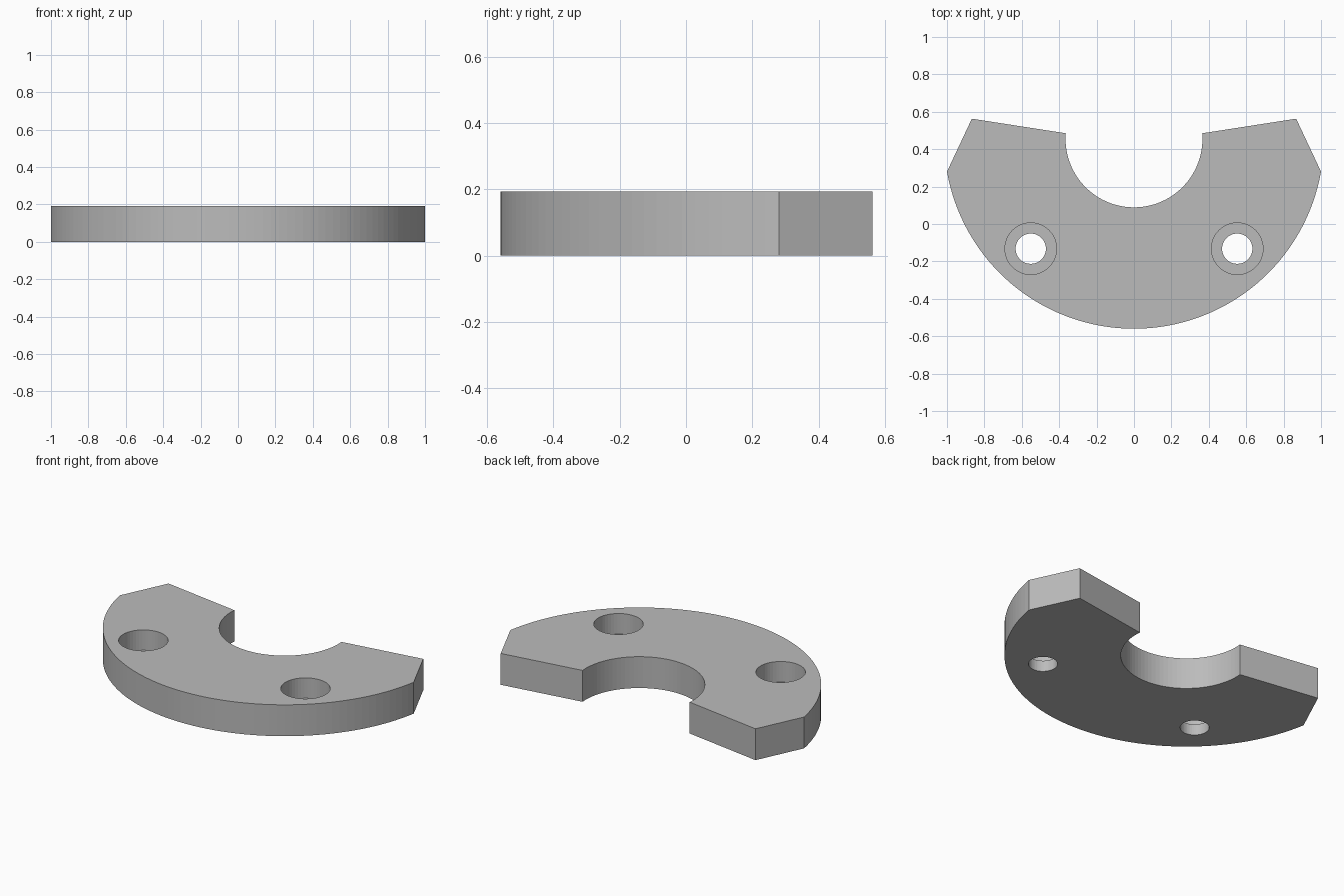
import bpy
import bmesh
from math import atan2, cos, sin, pi

THICK = 0.193        # plate height
CENTRE_Y = 0.455     # shared centre of both arcs
OUTER_R, INNER_R = 1.015, 0.366
BORE_DEPTH = 0.125

cube = bpy.data.objects.get("Cube")
if cube:
    bpy.data.objects.remove(cube, do_unlink=True)

grey = bpy.data.materials.new("plain grey")
grey.use_nodes = True
colour = (0.5, 0.5, 0.5, 1)
grey.diffuse_color = colour
grey.node_tree.nodes["Principled BSDF"].inputs["Base Color"].default_value = colour


def arc(radius, start, end, steps):
    """Points on an arc about the shared centre."""
    angles = [start + (end - start) * i / steps for i in range(steps + 1)]
    return [(radius * cos(a), CENTRE_Y + radius * sin(a)) for a in angles]


def prism(name, outline, z0, z1):
    """Extrude a counter-clockwise outline between two heights."""
    bm = bmesh.new()
    face = bm.faces.new([bm.verts.new((x, y, z0)) for x, y in outline])
    top = bmesh.ops.extrude_face_region(bm, geom=[face])["geom"]
    verts = [v for v in top if isinstance(v, bmesh.types.BMVert)]
    bmesh.ops.translate(bm, verts=verts, vec=(0, 0, z1 - z0))
    bmesh.ops.recalc_face_normals(bm, faces=bm.faces[:])
    mesh = bpy.data.meshes.new(name)
    bm.to_mesh(mesh)
    bm.free()
    mesh.materials.append(grey)
    obj = bpy.data.objects.new(name, mesh)
    bpy.context.collection.objects.link(obj)
    return obj


def circle(x, y, radius, steps=48):
    return [(x + radius * cos(2 * pi * i / steps),
             y + radius * sin(2 * pi * i / steps)) for i in range(steps)]


# Crescent plate: outer arc, clipped tips, inner arc
outer_a = atan2(0.28 - CENTRE_Y, 1.0)
inner_a = atan2(0.485 - CENTRE_Y, 0.365)
outline = arc(OUTER_R, -pi - outer_a, outer_a, 64)
outline += [(0.867, 0.563)]
outline += arc(INNER_R, inner_a, -pi - inner_a, 48)
outline += [(-0.867, 0.563)]
plate = prism("crescent_plate", outline, 0, THICK)

# Counterbored screw holes
cutters = []
for side, x in (("left", 0.552), ("right", -0.552)):
    cutters.append(prism(side + "_screw_hole", circle(x, -0.132, 0.081), -0.1, THICK + 0.1))
    cutters.append(prism(side + "_counterbore", circle(x, -0.132, 0.138),
                         THICK - BORE_DEPTH, THICK + 0.1))
for cutter in cutters:
    cutter.hide_render = True
    mod = plate.modifiers.new(cutter.name, "BOOLEAN")
    mod.operation = "DIFFERENCE"
    mod.solver = "EXACT"
    mod.object = cutter

# Apply the cuts and drop the cutters
bpy.context.view_layer.objects.active = plate
plate.select_set(True)
for cutter in cutters:
    bpy.ops.object.modifier_apply(modifier=cutter.name)
    bpy.data.objects.remove(cutter, do_unlink=True)
